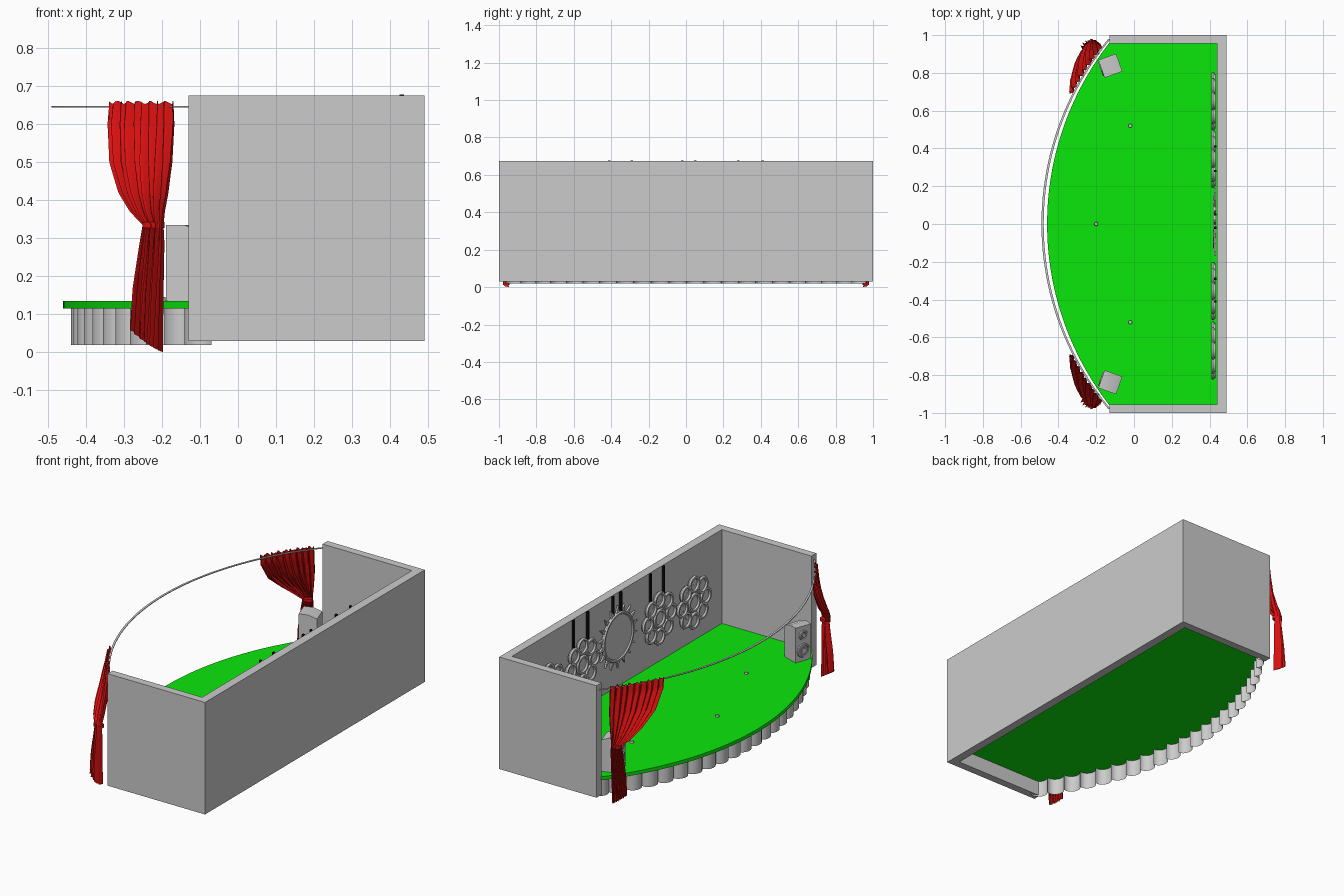
import bpy, bmesh, math
from mathutils import Vector, Matrix

if "Cube" in bpy.data.objects:
    bpy.data.objects.remove(bpy.data.objects["Cube"])


def material(name, rgb):
    m = bpy.data.materials.new(name)
    m.use_nodes = True
    m.diffuse_color = (*rgb, 1)
    m.node_tree.nodes["Principled BSDF"].inputs["Base Color"].default_value = (*rgb, 1)
    return m


GREY = material("plain grey", (0.6, 0.6, 0.6))
DARK = material("speaker cone grey", (0.3, 0.3, 0.3))
GREEN = material("stage green", (0.004, 0.9, 0.004))
RED = material("curtain red", (0.7, 0.005, 0.005))
BLACK = material("cord black", (0.005, 0.005, 0.005))


def finish(name, bm, mat, smooth=False):
    mesh = bpy.data.meshes.new(name)
    bm.to_mesh(mesh)
    bm.free()
    ob = bpy.data.objects.new(name, mesh)
    bpy.context.collection.objects.link(ob)
    mesh.materials.append(mat)
    if smooth:
        bpy.ops.object.select_all(action="DESELECT")
        ob.select_set(True)
        bpy.context.view_layer.objects.active = ob
        bpy.ops.object.shade_smooth_by_angle(angle=math.radians(40))
    return ob


def add_prism(bm, points, z0, z1):
    """Extrude a flat outline from z0 up to z1."""
    face = bm.faces.new([bm.verts.new((x, y, z0)) for x, y in points])
    top = bmesh.ops.extrude_face_region(bm, geom=[face])["geom"]
    bmesh.ops.translate(bm, vec=(0, 0, z1 - z0),
                        verts=[v for v in top if isinstance(v, bmesh.types.BMVert)])
    bmesh.ops.recalc_face_normals(bm, faces=bm.faces)


def add_box(bm, centre, size):
    bmesh.ops.create_cube(bm, size=1, matrix=Matrix.Translation(centre) @ Matrix.Diagonal((*size, 1)))


def add_grid(bm, rows, wrap_u=False, wrap_v=False):
    """Skin rows of points with quads."""
    vs = [[bm.verts.new(p) for p in row] for row in rows]
    n, m = len(vs), len(vs[0])
    for i in range(n if wrap_u else n - 1):
        for j in range(m if wrap_v else m - 1):
            a, b = (i + 1) % n, (j + 1) % m
            bm.faces.new((vs[i][j], vs[i][b], vs[a][b], vs[a][j]))
    bmesh.ops.recalc_face_normals(bm, faces=bm.faces)


def add_ring(bm, centre, radius, tube, seg=20, sides=6):
    """Ring whose axis runs along x."""
    rows = []
    for i in range(seg):
        a = math.tau * i / seg
        row = []
        for j in range(sides):
            b = math.tau * j / sides
            r = radius + tube * math.cos(b)
            row.append(Vector(centre) + Vector((tube * math.sin(b), r * math.cos(a), r * math.sin(a))))
        rows.append(row)
    add_grid(bm, rows, True, True)


def add_disc(bm, centre, radius, thick, seg=20):
    """Disc whose axis runs along x."""
    bmesh.ops.create_cone(bm, cap_ends=True, segments=seg, radius1=radius, radius2=radius, depth=thick,
                          matrix=Matrix.Translation(centre) @ Matrix.Rotation(math.pi / 2, 4, "Y"))


def arc(front_x, end_x, half, n):
    """Bowed line from -half to +half in y; gives (x, y) points."""
    sag = end_x - front_x
    R = (sag * sag + half * half) / (2 * sag)
    A = math.asin(half / R)
    return [(front_x + R - R * math.cos(t), R * math.sin(t))
            for t in (A * (2 * i / n - 1) for i in range(n + 1))]


# Three-sided wall, open to the bowed side
bm = bmesh.new()
add_prism(bm, [(-0.13, -1), (0.49, -1), (0.49, 1), (-0.13, 1),
               (-0.13, 0.955), (0.44, 0.955), (0.44, -0.955), (-0.13, -0.955)], 0.03, 0.675)
finish("stage_walls", bm, GREY)

# Bowed stage floor
bm = bmesh.new()
add_prism(bm, arc(-0.46, -0.13, 0.96, 64) + [(0.44, 0.96), (0.44, -0.96)], 0.115, 0.135)
finish("stage_floor", bm, GREEN)

# Scalloped skirt below the floor
bm = bmesh.new()
line = [Vector(p) for p in arc(-0.4, -0.07, 0.96, 22)]
outline = []
for p, q in zip(line, line[1:]):
    mid, half = (p + q) / 2, (q - p) / 2
    out = Vector((-half.y, half.x)).normalized() * 0.04
    for k in range(10):
        t = math.pi * k / 10
        outline.append(mid - half * math.cos(t) + out * math.sin(t))
outline.append(line[-1])
add_grid(bm, [[(p.x, p.y, z) for p in outline] for z in (0.02, 0.115)])
finish("stage_skirt", bm, GREY, True)

# Bowed curtain rail
bm = bmesh.new()
rail = arc(-0.484, -0.13, 0.98, 64)
add_grid(bm, [[(x + dx, y, 0.645 + dz) for dx, dz in
               ((-0.006, -0.002), (0.006, -0.002), (0.006, 0.002), (-0.006, 0.002))]
              for x, y in rail], False, True)
finish("curtain_rail", bm, GREY)

# Gathered curtains: height, free edge (x, y), wall edge (x, y), pleat depth
KEYS = [(0.657, -0.337, 0.68, -0.17, 0.935, 0.008),
        (0.6, -0.34, 0.69, -0.168, 0.94, 0.011),
        (0.5, -0.333, 0.75, -0.173, 0.95, 0.013),
        (0.42, -0.308, 0.84, -0.184, 0.957, 0.013),
        (0.37, -0.278, 0.9, -0.194, 0.962, 0.012),
        (0.335, -0.245, 0.935, -0.198, 0.967, 0.01),
        (0.29, -0.25, 0.93, -0.197, 0.967, 0.012),
        (0.15, -0.267, 0.925, -0.203, 0.967, 0.015),
        (0.03, -0.273, 0.925, -0.207, 0.967, 0.017)]


def curtain(name, side):
    rows, nu, sub = [], 90, 4
    steps = (len(KEYS) - 1) * sub
    for r in range(steps + 1):
        i = min(r // sub, len(KEYS) - 2)
        f = r / sub - i
        z, ax, ay, bx, by, depth = (a + (b - a) * f for a, b in zip(KEYS[i], KEYS[i + 1]))
        a, b = Vector((ax, ay)), Vector((bx, by))
        normal = Vector((ay - by, bx - ax)).normalized()
        fall = max(0, (0.335 - z) / 0.3)
        row = []
        for k in range(nu + 1):
            u = k / nu
            wave = math.sin(u * math.tau * 9 + 0.6 * math.sin(7 * u)) + 0.35 * math.sin(u * 31 + z * 6)
            p = a.lerp(b, u) + normal * (depth * wave + 0.04 * u * (1 - u))
            hem = fall * (0.025 - 0.05 * u + 0.004 * wave)
            ruffle = 0.004 * math.sin(u * 90) if r == 0 else 0
            row.append((p.x, p.y * side, z + hem + ruffle))
        rows.append(row)
    bm = bmesh.new()
    add_grid(bm, rows)
    # Tie around the waist
    bmesh.ops.create_cone(bm, cap_ends=True, segments=14, radius1=0.02, radius2=0.02, depth=0.016,
                          matrix=Matrix.Translation((-0.222, 0.95 * side, 0.335))
                          @ Matrix.Diagonal((1.5, 1, 1, 1)))
    finish(name, bm, RED, True)


curtain("front_curtain", -1)
curtain("back_curtain", 1)

# Speakers turned toward the audience, with two drivers each
for name, side in (("front_speaker", -1), ("back_speaker", 1)):
    place = Matrix.Translation((-0.125, 0.838 * side, 0)) @ Matrix.Rotation(math.radians(19.5 * side), 4, "Z")
    bm = bmesh.new()
    profile = [(-0.05, 0.135), (0.05, 0.135), (0.05, 0.317), (0, 0.335), (-0.05, 0.335)]
    add_grid(bm, [[(x, y, z) for x, z in profile] for y in (-0.05, 0.05)], False, True)
    bmesh.ops.holes_fill(bm, edges=bm.edges)
    bmesh.ops.recalc_face_normals(bm, faces=bm.faces)
    for z, r in ((0.195, 0.034), (0.282, 0.022)):
        add_ring(bm, (-0.05, 0, z), r, 0.006)
        add_disc(bm, (-0.052, 0, z), r * 0.4, 0.008)
    finish(name, bm, GREY, True).matrix_world = place
    bm = bmesh.new()
    for z, r in ((0.195, 0.034), (0.282, 0.022)):
        add_disc(bm, (-0.05, 0, z), r, 0.004)
    finish(name + "_cones", bm, DARK).matrix_world = place

# Small floor sockets
bm = bmesh.new()
for x, y in ((-0.2, 0), (-0.02, 0.52), (-0.02, -0.52)):
    bmesh.ops.create_cone(bm, cap_ends=True, segments=12, radius1=0.011, radius2=0.009, depth=0.012,
                          matrix=Matrix.Translation((x, y, 0.14)))
finish("floor_sockets", bm, GREY)

# Flower ornaments made of ringed petals
for n, (y, z) in enumerate(((-0.67, 0.37), (-0.355, 0.4), (0.345, 0.4), (0.65, 0.37))):
    bm = bmesh.new()
    add_disc(bm, (0.425, y, z), 0.1, 0.014)
    add_ring(bm, (0.418, y, z), 0.045, 0.01)
    for k in range(8):
        a = math.tau * k / 8
        c = (0.418, y + 0.105 * math.cos(a), z + 0.105 * math.sin(a))
        add_ring(bm, c, 0.04, 0.01)
        add_disc(bm, (0.425, *c[1:]), 0.04, 0.012)
    finish("flower_ornament_%d" % (n + 1), bm, GREY, True)

# Sun ornament with pointed rays
bm = bmesh.new()
SUN_Y, SUN_Z, RAYS = 0.01, 0.43, 18
rim = []
for k in range(RAYS * 4):
    r = 0.18 if k % 4 == 0 else 0.14
    a = math.tau * k / (RAYS * 4)
    rim.append((r * math.cos(a), r * math.sin(a)))
add_prism(bm, rim, 0, 0.01)
bmesh.ops.transform(bm, verts=bm.verts, matrix=Matrix.Translation((0.424, SUN_Y, SUN_Z))
                    @ Matrix.Rotation(math.pi / 2, 4, "Y"))
add_ring(bm, (0.425, SUN_Y, SUN_Z), 0.132, 0.009, 36)
finish("sun_ornament", bm, GREY, True)

# Cords that hang the ornaments
bm = bmesh.new()
for y, low in ((0.41, 0.47), (0.28, 0.47), (0.05, 0.55), (-0.02, 0.55), (-0.29, 0.47), (-0.41, 0.47)):
    add_box(bm, (0.43, y, (0.678 + low) / 2), (0.012, 0.012, 0.678 - low))
finish("hanging_cords", bm, BLACK)
